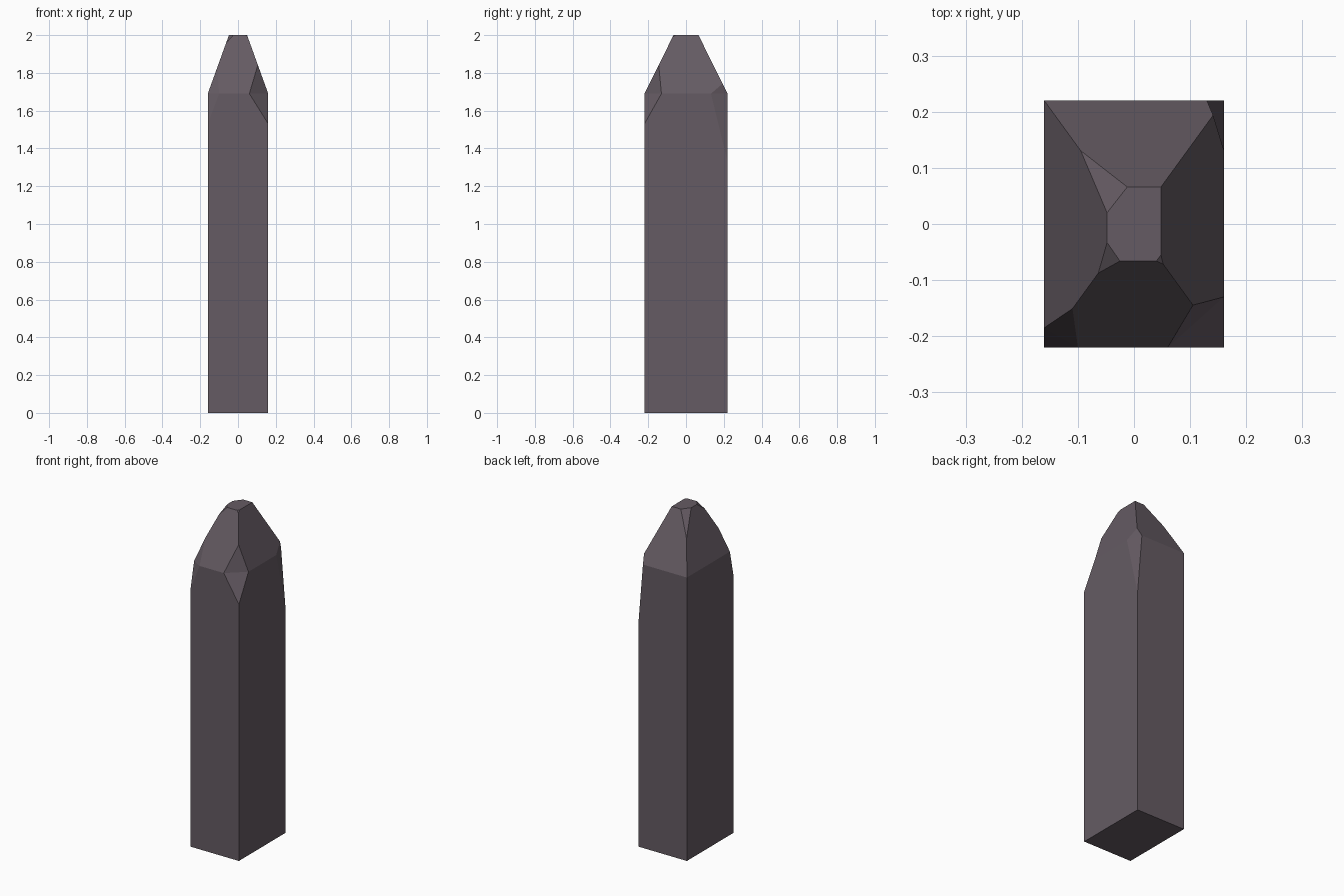
import bpy, bmesh
from mathutils import Vector

if "Cube" in bpy.data.objects:
    bpy.data.objects.remove(bpy.data.objects["Cube"])

HX, HY = 0.16, 0.22          # shaft half sizes
TX, TY = 0.048, 0.066        # flat top half sizes
Z1, Z2 = 1.69, 2.0           # shoulder and top heights

# Corners counter-clockwise from front left:
# (signs, shoulder chip (dx, dy, drop, rise along ridge), top chip (dx, dy, fall along ridge))
CORNERS = [
    ((-1, -1), (0.06, 0.035, 0.16, 0.45), (0.023, 0.033, 0.14)),
    ((1, -1), (0.10, 0.09, 0.16, 0.49), (0.008, 0.011, 0.035)),
    ((1, 1), (0.03, 0.088, 0.36, 0.17), (0, 0, 0)),
    ((-1, 1), (0, 0, 0, 0), (0.036, 0.046, 0.42)),
]

bm = bmesh.new()
verts = {}


def vert(p):
    key = tuple(round(c, 4) for c in p)
    if key not in verts:
        verts[key] = bm.verts.new(p)
    return verts[key]


def face(*points):
    # drop the repeated points that unchipped corners give
    loop = list(dict.fromkeys(vert(p) for p in points))
    if len(loop) > 2:
        bm.faces.new(loop)


# Points around each corner
pts = []
for i, ((sx, sy), (dx, dy, drop, rise), (ex, ey, fall)) in enumerate(CORNERS):
    s = Vector((sx * HX, sy * HY, Z1))
    t = Vector((sx * TX, sy * TY, Z2))
    along_x = [s - Vector((sx * dx, 0, 0)), t - Vector((sx * ex, 0, 0))]
    along_y = [s - Vector((0, sy * dy, 0)), t - Vector((0, sy * ey, 0))]
    nxt, prv = (along_x, along_y) if i % 2 == 0 else (along_y, along_x)
    pts.append(dict(base=Vector((s.x, s.y, 0)), low=s - Vector((0, 0, drop)),
                    ridge=s.lerp(t, rise), ridge_top=t.lerp(s, fall),
                    sn=nxt[0], tn=nxt[1], sp=prv[0], tp=prv[1]))

# Walls and tapered faces
for i in range(4):
    a, b = pts[i], pts[(i + 1) % 4]
    face(a["base"], b["base"], b["low"], b["sp"], a["sn"], a["low"])
    face(a["sn"], b["sp"], b["ridge"], b["ridge_top"], b["tp"],
         a["tn"], a["ridge_top"], a["ridge"])

# Chipped corners
for p in pts:
    face(p["low"], p["sn"], p["sp"])
    face(p["sn"], p["ridge"], p["sp"])
    face(p["ridge_top"], p["tn"], p["tp"])

# Flat top and base
face(*[q for p in pts for q in (p["tp"], p["tn"])])
face(*[p["base"] for p in reversed(pts)])
bmesh.ops.recalc_face_normals(bm, faces=bm.faces)

mesh = bpy.data.meshes.new("stone_pillar")
bm.to_mesh(mesh)
bm.free()
pillar = bpy.data.objects.new("stone_pillar", mesh)
bpy.context.collection.objects.link(pillar)

stone = bpy.data.materials.new("dark_stone")
stone.diffuse_color = (0.13, 0.105, 0.125, 1)
stone.use_nodes = True
stone.node_tree.nodes["Principled BSDF"].inputs["Base Color"].default_value = stone.diffuse_color
mesh.materials.append(stone)
